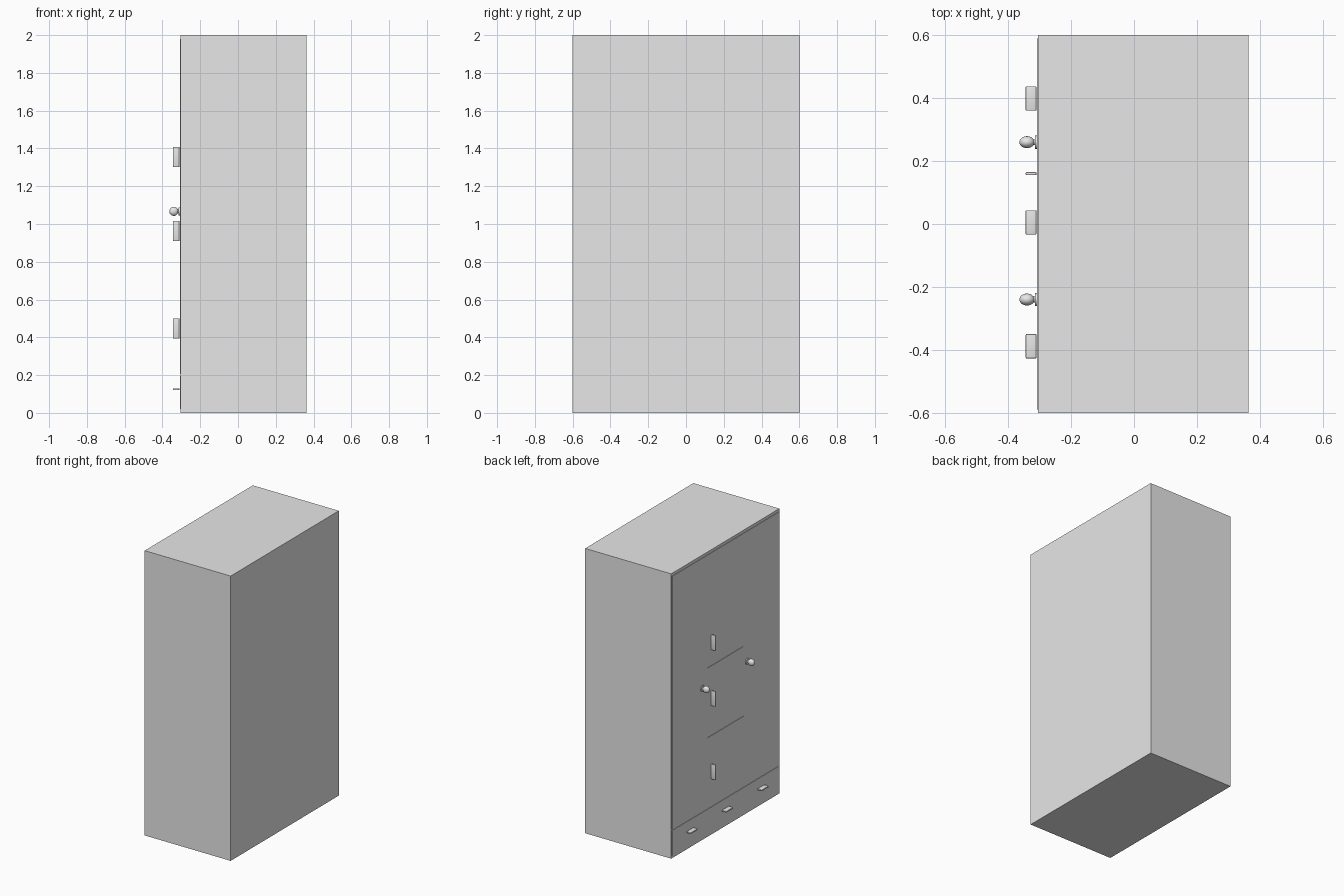
import bpy
import math

if "Cube" in bpy.data.objects:
    bpy.data.objects.remove(bpy.data.objects["Cube"])

# Single grey finish
grey = bpy.data.materials.new("plain_grey")
grey.use_nodes = True
colour = (0.8, 0.8, 0.8, 1)
grey.diffuse_color = colour
grey.node_tree.nodes["Principled BSDF"].inputs["Base Color"].default_value = colour

BODY_X = -0.305   # door side of the carcass
DOOR_X = -0.308   # outer face of the door panels


def finish(name):
    obj = bpy.context.object
    obj.name = name
    obj.data.materials.append(grey)
    return obj


def box(name, low, high):
    centre = [(a + b) / 2 for a, b in zip(low, high)]
    bpy.ops.mesh.primitive_cube_add(size=1, location=centre)
    obj = finish(name)
    obj.scale = [b - a for a, b in zip(low, high)]
    bpy.ops.object.transform_apply(location=False, rotation=False, scale=True)
    return obj


def panel(name, y0, y1, z0, z1):
    return box(name, (DOOR_X, y0, z0), (BODY_X, y1, z1))


def pull(name, y, z, width, height):
    # Thin plate-like pull with softened edges
    obj = box(name, (-0.344, y - width / 2, z - height / 2),
              (DOOR_X - 0.002, y + width / 2, z + height / 2))
    bevel = obj.modifiers.new("soft_edges", "BEVEL")
    bevel.width = 0.003
    bevel.segments = 3
    bpy.ops.object.shade_smooth()


def knob(side, y, z):
    # Rosette, stem and egg-shaped grip
    for part, radius, x0, x1 in (("rosette", 0.021, -0.314, DOOR_X),
                                 ("stem", 0.009, -0.325, -0.312)):
        bpy.ops.mesh.primitive_cylinder_add(
            vertices=32, radius=radius, depth=x1 - x0,
            location=((x0 + x1) / 2, y, z), rotation=(0, math.pi / 2, 0))
        finish(f"{side}_knob_{part}")
        bpy.ops.object.shade_smooth_by_angle()
    bpy.ops.mesh.primitive_uv_sphere_add(
        segments=32, ring_count=16, radius=1,
        location=(-0.34, y, z), rotation=(0, math.pi / 2, 0))
    grip = finish(f"{side}_knob_grip")
    grip.scale = (0.024, 0.019, 0.024)
    bpy.ops.object.shade_smooth()


# Carcass
box("carcass", (BODY_X, -0.6, 0), (0.363, 0.6, 2))

# Tall side doors
panel("tall_door_a", 0.2, 0.59, 0.205, 1.98)
panel("tall_door_b", -0.59, -0.2, 0.205, 1.98)
knob("door_a", 0.26, 1.067)
knob("door_b", -0.24, 1.067)

# Stacked middle doors with pulls
GAP = 0.004
for name, z0, z1, pull_z in (("lower", 0.205, 0.70 - GAP, 0.447),
                             ("centre", 0.70 + GAP, 1.19 - GAP, 0.963),
                             ("upper", 1.19 + GAP, 1.98, 1.355)):
    panel(f"{name}_middle_door", -0.2, 0.2, z0, z1)
    pull(f"{name}_door_pull", 0.16, pull_z, 0.01, 0.107)

# Row of bottom drawers
width = 1.18 / 3
for i in range(3):
    y0 = -0.59 + i * width
    panel(f"drawer_{i + 1}", y0, y0 + width, 0.02, 0.195)
    pull(f"drawer_pull_{i + 1}", 0.005 + (i - 1) * width, 0.125, 0.077, 0.01)
